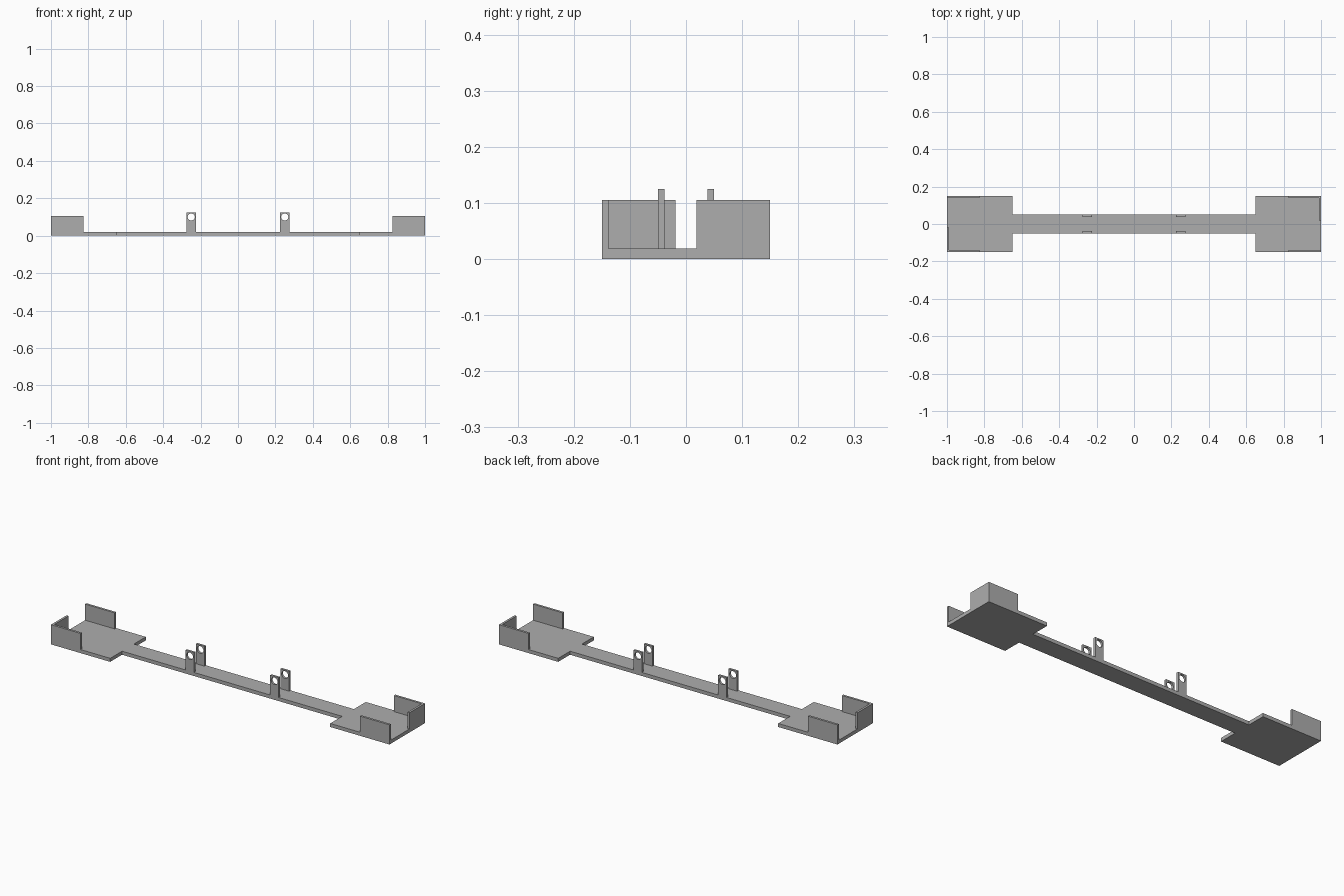
import bpy, bmesh, math
from mathutils import Vector

if "Cube" in bpy.data.objects:
    bpy.data.objects.remove(bpy.data.objects["Cube"], do_unlink=True)

grey = bpy.data.materials.new("plain grey")
grey.use_nodes = True
colour = (0.42, 0.42, 0.42, 1)
grey.diffuse_color = colour
for node in grey.node_tree.nodes:
    if node.type == "BSDF_PRINCIPLED":
        node.inputs["Base Color"].default_value = colour

BASE = 0.019        # floor thickness
WALL = 0.012        # wall and tab thickness
RIM = 0.105         # top of the walls
HALF_W = 0.15       # half width of the end trays
BAR = 0.05          # half width of the bar
TRAY = 0.65         # inner end of each tray


def prism(name, loops, depth):
    """Fill closed loops (later loops are holes) and extrude by a vector."""
    bm = bmesh.new()
    edges = []
    for loop in loops:
        verts = [bm.verts.new(p) for p in loop]
        edges += [bm.edges.new((a, b)) for a, b in zip(verts, verts[1:] + verts[:1])]
    bmesh.ops.triangle_fill(bm, edges=edges, use_beauty=True)
    out = bmesh.ops.extrude_face_region(bm, geom=bm.faces[:], use_keep_orig=True)
    moved = [v for v in out["geom"] if isinstance(v, bmesh.types.BMVert)]
    bmesh.ops.translate(bm, verts=moved, vec=Vector(depth))
    bmesh.ops.recalc_face_normals(bm, faces=bm.faces[:])
    mesh = bpy.data.meshes.new(name)
    bm.to_mesh(mesh)
    bm.free()
    mesh.materials.append(grey)
    obj = bpy.data.objects.new(name, mesh)
    bpy.context.collection.objects.link(obj)
    return obj


# Floor: narrow bar joining two wide trays, one outline
half = [(TRAY, -BAR), (TRAY, -HALF_W), (1, -HALF_W), (1, HALF_W), (TRAY, HALF_W), (TRAY, BAR)]
outline = half + [(-x, -y) for x, y in half]
prism("floor", [[(x, y, 0) for x, y in outline]], (0, 0, BASE))

# Tray walls: a corner wall and a straight wall, repeated by a half turn
start, gap = 0.825, 0.019
corner = [(start, HALF_W), (1, HALF_W), (1, gap), (1 - WALL, gap),
          (1 - WALL, HALF_W - WALL), (start, HALF_W - WALL)]
straight = [(start, -HALF_W), (1, -HALF_W), (1, WALL - HALF_W), (start, WALL - HALF_W)]
for side, s in (("left", 1), ("right", -1)):
    for part, shape in (("corner_wall", corner), ("straight_wall", straight)):
        prism(f"{side}_{part}", [[(s * x, s * y, BASE) for x, y in shape]],
              (0, 0, RIM - BASE))

# Upright tabs with a round hole, in two facing pairs on the bar
TAB_TOP, HOLE_Z, HOLE_R, TAB_HALF, SEGMENTS = 0.125, 0.1, 0.019, 0.025, 32
for side, cx in (("left", 0.25), ("right", -0.25)):
    for end, y in (("front", -BAR), ("back", BAR - WALL)):
        plate = [(cx - TAB_HALF, y, BASE), (cx + TAB_HALF, y, BASE),
                 (cx + TAB_HALF, y, TAB_TOP), (cx - TAB_HALF, y, TAB_TOP)]
        angles = [math.tau * i / SEGMENTS for i in range(SEGMENTS)]
        hole = [(cx + HOLE_R * math.cos(a), y, HOLE_Z + HOLE_R * math.sin(a)) for a in angles]
        prism(f"{side}_{end}_tab", [plate, hole], (0, WALL, 0))
